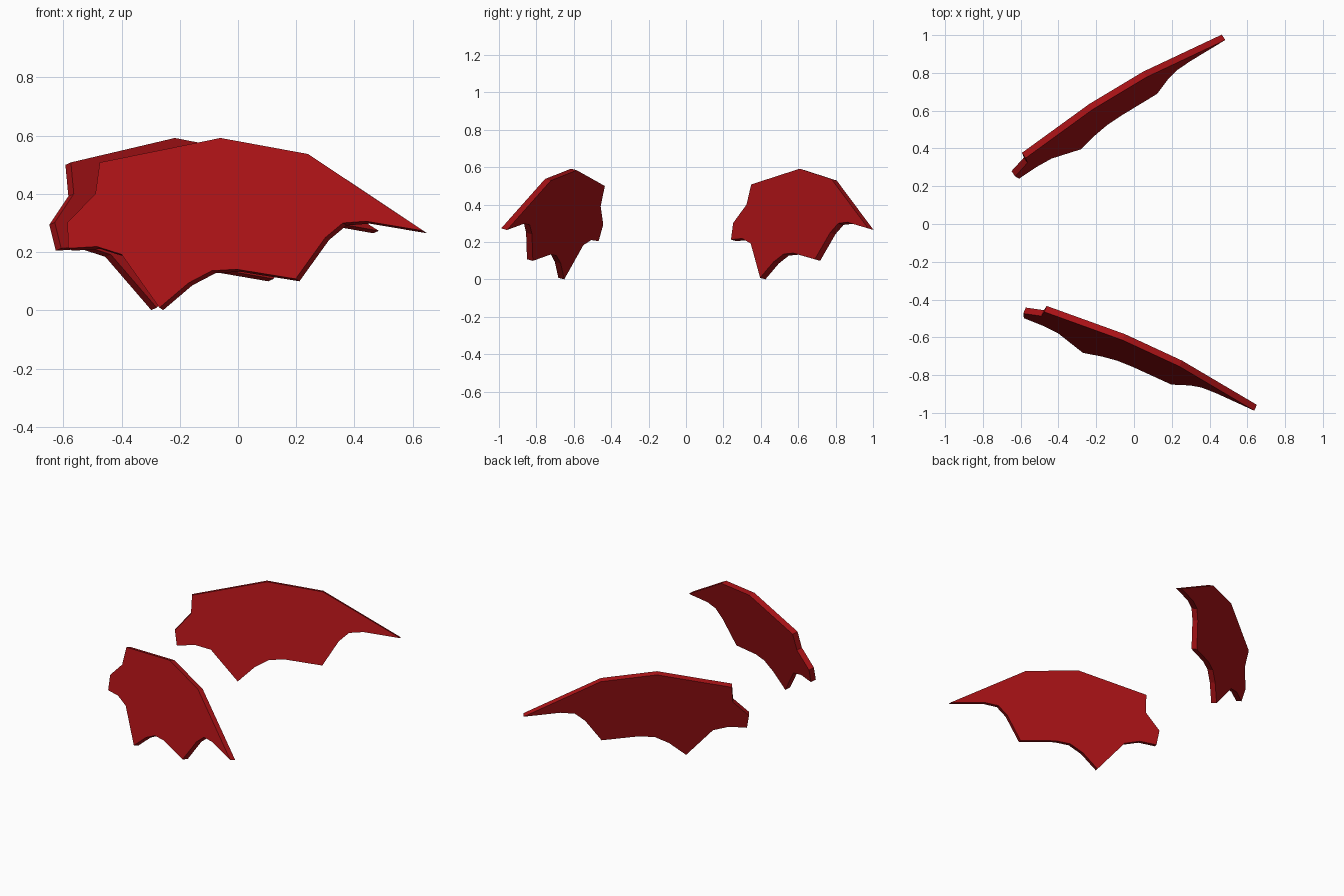
import bpy, bmesh, math
from mathutils import Vector, Matrix

if "Cube" in bpy.data.objects:
    bpy.data.objects.remove(bpy.data.objects["Cube"])

# Wing membrane outline in front view (x, z): leading edge, tip, scalloped trailing edge
OUTLINE = [(-0.475, 0.508), (-0.06, 0.592), (0.24, 0.537), (0.637, 0.273),
           (0.44, 0.306), (0.36, 0.30), (0.30, 0.25), (0.198, 0.108),
           (-0.005, 0.141), (-0.09, 0.136), (-0.17, 0.094), (-0.27, 0.009),
           (-0.40, 0.192), (-0.485, 0.219), (-0.583, 0.213), (-0.586, 0.302),
           (-0.49, 0.40)]
SLOPE_X, SLOPE_Z, THICK = -0.4145, 0.265, 0.035

red = bpy.data.materials.new("dark_red")
red.diffuse_color = (0.40, 0.006, 0.008, 1)
red.use_nodes = True
red.node_tree.nodes["Principled BSDF"].inputs["Base Color"].default_value = red.diffuse_color


def plane_y(x, z):
    return -0.615 + SLOPE_X * (x + 0.06) + SLOPE_Z * (z - 0.592)


def wing(name, matrix):
    # Flat tilted plate, thickened along its own normal
    back = Vector((-SLOPE_X, 1, -SLOPE_Z)).normalized() * THICK
    bm = bmesh.new()
    face = bm.faces.new([bm.verts.new((x, plane_y(x, z), z)) for x, z in OUTLINE])
    ext = bmesh.ops.extrude_face_region(bm, geom=[face], use_keep_orig=True)
    verts = [g for g in ext["geom"] if isinstance(g, bmesh.types.BMVert)]
    bmesh.ops.translate(bm, verts=verts, vec=back)
    bmesh.ops.recalc_face_normals(bm, faces=bm.faces[:])
    bm.transform(matrix)
    mesh = bpy.data.meshes.new(name)
    bm.to_mesh(mesh)
    bm.free()
    mesh.materials.append(red)
    obj = bpy.data.objects.new(name, mesh)
    bpy.context.collection.objects.link(obj)


# Front wing, and the same wing swung round to the back
wing("front_wing", Matrix.Identity(4))
wing("back_wing", Matrix.Translation((-0.692, 1.003, 0)) @ Matrix.Rotation(math.radians(55.8), 4, 'Z'))
